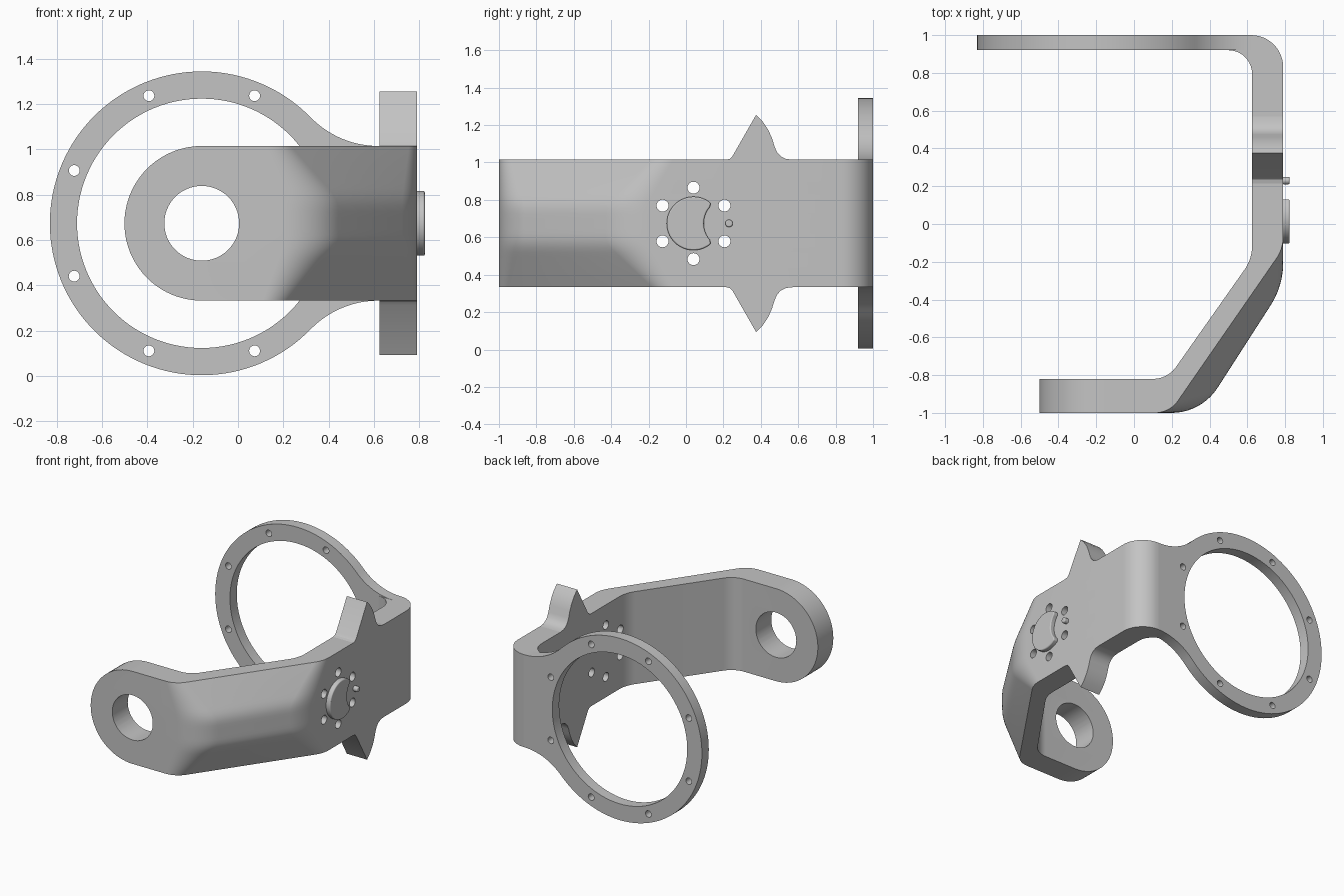
import bpy, bmesh
from math import sin, cos, tan, radians, pi, sqrt
from mathutils import Vector

cube = bpy.data.objects.get("Cube")
if cube:
    bpy.data.objects.remove(cube)

MID = 0.674          # height of the symmetry plane
HALF = 0.341         # half height of the strap
HUB_X = -0.16        # common axis of eye and ring

grey = bpy.data.materials.new("plain grey")
grey.use_nodes = True
grey.diffuse_color = (0.55, 0.55, 0.55, 1)
grey.node_tree.nodes["Principled BSDF"].inputs["Base Color"].default_value = (0.55, 0.55, 0.55, 1)


def finish(name, bm):
    bmesh.ops.recalc_face_normals(bm, faces=bm.faces)
    mesh = bpy.data.meshes.new(name)
    bm.to_mesh(mesh)
    bm.free()
    mesh.materials.append(grey)
    ob = bpy.data.objects.new(name, mesh)
    bpy.context.collection.objects.link(ob)
    return ob


def activate(ob):
    bpy.ops.object.select_all(action='DESELECT')
    ob.select_set(True)
    bpy.context.view_layer.objects.active = ob


def smooth(ob):
    activate(ob)
    bpy.ops.object.shade_smooth_by_angle(angle=radians(30))


def arc(cx, cy, r, a, b, n):
    """Points on an arc from a to b degrees."""
    angles = [radians(a + (b - a) * i / n) for i in range(n + 1)]
    return [(cx + r * cos(t), cy + r * sin(t)) for t in angles]


def fillet(a, p, b, r, n=10):
    """Round corner p of the path a-p-b."""
    a, p, b = Vector(a), Vector(p), Vector(b)
    u, v = (a - p).normalized(), (b - p).normalized()
    half = u.angle(v) / 2
    centre = p + (u + v).normalized() * (r / sin(half))
    s = centre - (p + u * (r / tan(half)))
    e = centre - (p + v * (r / tan(half)))
    s, e = -s, -e
    turn = s.angle(e)
    return [tuple(centre + (s * sin((1 - i / n) * turn) + e * sin(i / n * turn)) / sin(turn))
            for i in range(n + 1)]


def add_prism(bm, pts, axis, lo, hi):
    """Extrude (x, z) points along y, or (y, z) points along x."""
    def place(p, d):
        return (p[0], d, p[1]) if axis == 'y' else (d, p[0], p[1])
    rows = [[bm.verts.new(place(p, d)) for p in pts] for d in (lo, hi)]
    bm.faces.new(rows[0])
    bm.faces.new(rows[1][::-1])
    for i in range(len(pts)):
        j = (i + 1) % len(pts)
        bm.faces.new((rows[0][i], rows[0][j], rows[1][j], rows[1][i]))


def prism(name, pts, axis, lo, hi):
    bm = bmesh.new()
    add_prism(bm, pts, axis, lo, hi)
    return finish(name, bm)


def drill(ob, holes, axis, lo, hi):
    """Cut round holes given as (u, z, radius, sides)."""
    bm = bmesh.new()
    for u, z, r, n in holes:
        add_prism(bm, arc(u, z, r, 0, 360, n)[:-1], axis, lo, hi)
    cutter = finish("hole_cutter", bm)
    cutter.hide_render = True
    mod = ob.modifiers.new("holes", 'BOOLEAN')
    mod.operation, mod.solver, mod.object = 'DIFFERENCE', 'EXACT', cutter
    activate(ob)
    bpy.ops.object.modifier_apply(modifier=mod.name)
    bpy.data.objects.remove(cutter)


# Bent strap: plan profiles at the edges and at the middle, lofted in height
def bends(y, x, low, high, r_low, r_high):
    start, p, q, end = (-1, y), (low, y), (x, high), (x, 0.5)
    return fillet(start, p, q, r_low) + fillet(p, q, end, r_high)


inner = bends(-0.82, 0.625, 0.178, -0.185, 0.15, 0.22)
inner += arc(0.5, 0.795, 0.125, 0, 90, 10) + [(0.62, 0.92)]
corner = arc(0.62, 0.83, 0.17, 90, 0, 12)
edge = bends(-1, 0.79, 0.188, -0.13, 0.15, 0.2)[::-1]
ridge = bends(-1, 0.79, 0.357, -0.327, 0.29, 0.42)[::-1]


def edge_blend(d):
    """0 on the flat middle band, rising softly to 1 at the strap edge."""
    a, b = 0.06, 0.15
    if d < a:
        return 0
    if d < b:
        f = (d - a) ** 2 / (2 * (b - a))
    else:
        f = d - (a + b) / 2
    return f / (HALF - (a + b) / 2)


bm = bmesh.new()
rows = []
LAYERS = 40
for k in range(LAYERS + 1):
    t = -pi / 2 + pi * k / LAYERS
    z, tip = HALF * sin(t), HUB_X - HALF * cos(t)
    f = edge_blend(abs(z))
    outer = [tuple(Vector(m).lerp(Vector(e), f)) for m, e in zip(ridge, edge)]
    loop = [(tip, -0.82)] + inner + corner + outer + [(tip, -1)]
    rows.append([bm.verts.new((x, y, MID + z)) for x, y in loop])
bm.faces.new(rows[0])
bm.faces.new(rows[-1])
count = len(rows[0])
for low, high in zip(rows, rows[1:]):
    for i in range(count):
        j = (i + 1) % count
        bm.faces.new((low[i], low[j], high[j], high[i]))
strap = finish("bent_strap", bm)
drill(strap, [(HUB_X, MID, 0.165, 64)], 'y', -1.2, -0.7)
bolt = [(0.04 + 0.191 * cos(radians(a)), MID + 0.191 * sin(radians(a)), 0.032, 24)
        for a in range(30, 390, 60)]
drill(strap, bolt, 'x', 0.5, 0.9)
smooth(strap)

# Flat ring with a flared neck running into the strap
R, FLARE, NECK = 0.67, 0.418, 0.62
off = HALF + FLARE
tangent = 44.2
outline = arc(NECK, MID + off, FLARE, 270, 180 + tangent, 16)
outline += arc(HUB_X, MID, R, tangent, 360 - tangent, 96)[1:]
outline += arc(NECK, MID - off, FLARE, 180 - tangent, 90, 16)[1:]
ring = prism("mounting_ring", outline, 'y', 0.92, 1.0)
holes = [(HUB_X, MID, 0.55, 112)]
for k in range(8):
    a = radians(22.5 + 45 * k)
    holes.append((HUB_X + 0.609 * cos(a), MID + 0.609 * sin(a), 0.024, 20))
drill(ring, holes, 'y', 0.8, 1.1)
smooth(ring)

# Pointed ears above and below the side wall
ear = [(0.215, 0.341), (0.235, 0.346), (0.25, 0.362), (0.375, 0.581), (0.41, 0.545),
       (0.44, 0.5), (0.46, 0.455), (0.474, 0.41), (0.487, 0.38), (0.508, 0.358),
       (0.535, 0.345), (0.57, 0.341)]
for name, sign in (("upper_ear", 1), ("lower_ear", -1)):
    smooth(prism(name, [(y, MID + sign * z) for y, z in ear], 'x', 0.625, 0.79))

# Crescent boss and locating pin on the outer wall
crescent = arc(0.04, MID, 0.143, 50, 310, 56) + arc(0.23, MID, 0.135, 221, 139, 20)
boss = prism("crescent_boss", crescent, 'x', 0.785, 0.824)
pin = prism("locating_pin", arc(0.23, MID, 0.02, 0, 360, 24)[:-1], 'x', 0.785, 0.824)
for ob in (boss, pin):
    mod = ob.modifiers.new("rounded_rim", 'BEVEL')
    mod.width, mod.segments = 0.007, 3
    mod.limit_method, mod.angle_limit = 'ANGLE', radians(60)
    smooth(ob)
